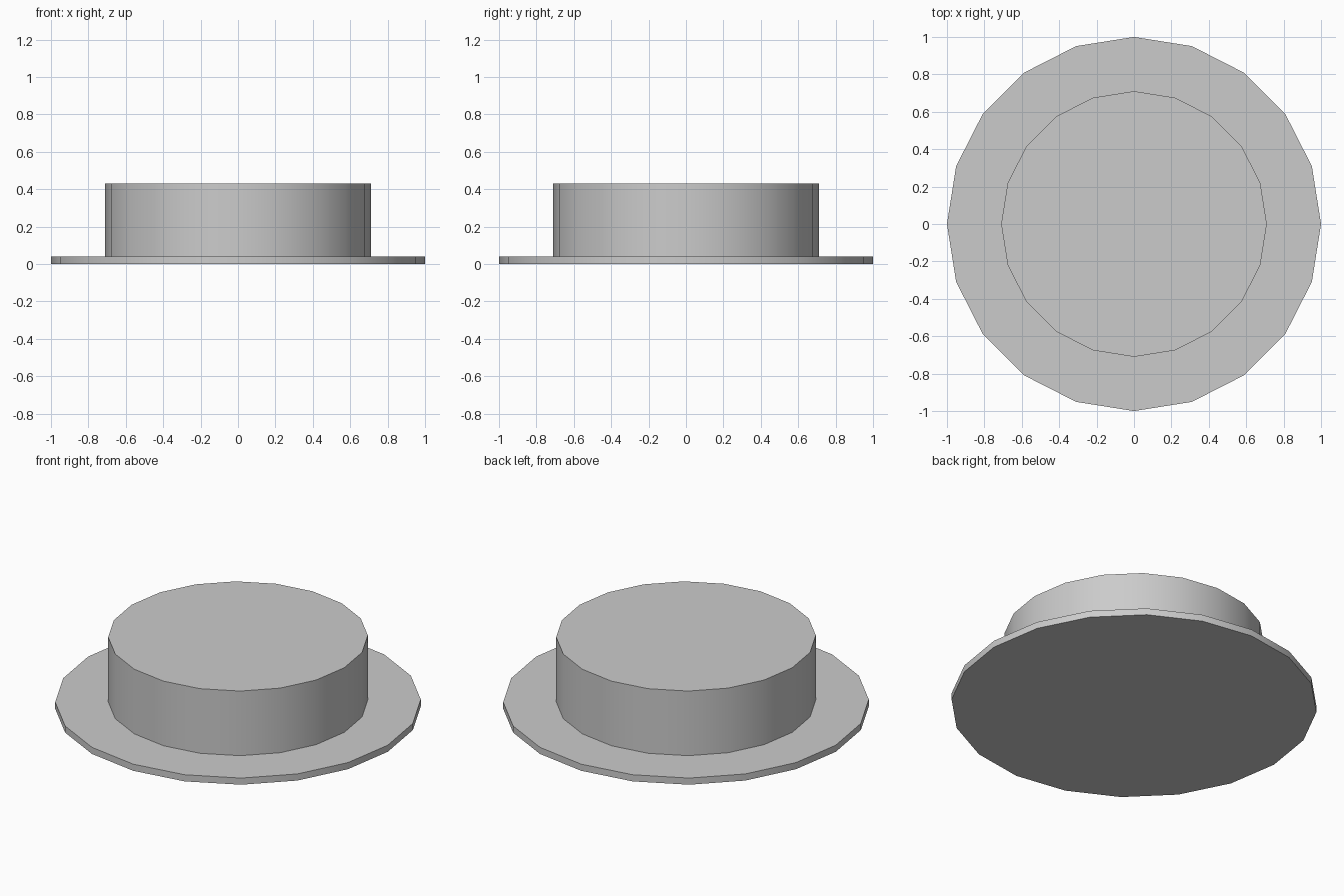
import bpy, bmesh
from math import cos, sin, tau, radians

if "Cube" in bpy.data.objects:
    bpy.data.objects.remove(bpy.data.objects["Cube"])

SIDES = 20
# Lathe profile (radius, height): brim underside, brim edge, crown wall
PROFILE = [(1.0, 0.0), (1.0, 0.04), (0.71, 0.04), (0.71, 0.43)]

bm = bmesh.new()
rings = [[bm.verts.new((r * cos(tau * i / SIDES), r * sin(tau * i / SIDES), z))
          for i in range(SIDES)] for r, z in PROFILE]

# Brim and crown walls
for low, high in zip(rings, rings[1:]):
    for i in range(SIDES):
        j = (i + 1) % SIDES
        bm.faces.new((low[i], low[j], high[j], high[i]))

# Flat underside and flat crown top
bm.faces.new(rings[0][::-1])
bm.faces.new(rings[-1])
bmesh.ops.recalc_face_normals(bm, faces=bm.faces)

mesh = bpy.data.meshes.new("flat_hat")
bm.to_mesh(mesh)
bm.free()
hat = bpy.data.objects.new("flat_hat", mesh)
bpy.context.collection.objects.link(hat)

# Smooth round walls, sharp rims
bpy.context.view_layer.objects.active = hat
hat.select_set(True)
bpy.ops.object.shade_smooth_by_angle(angle=radians(30))
